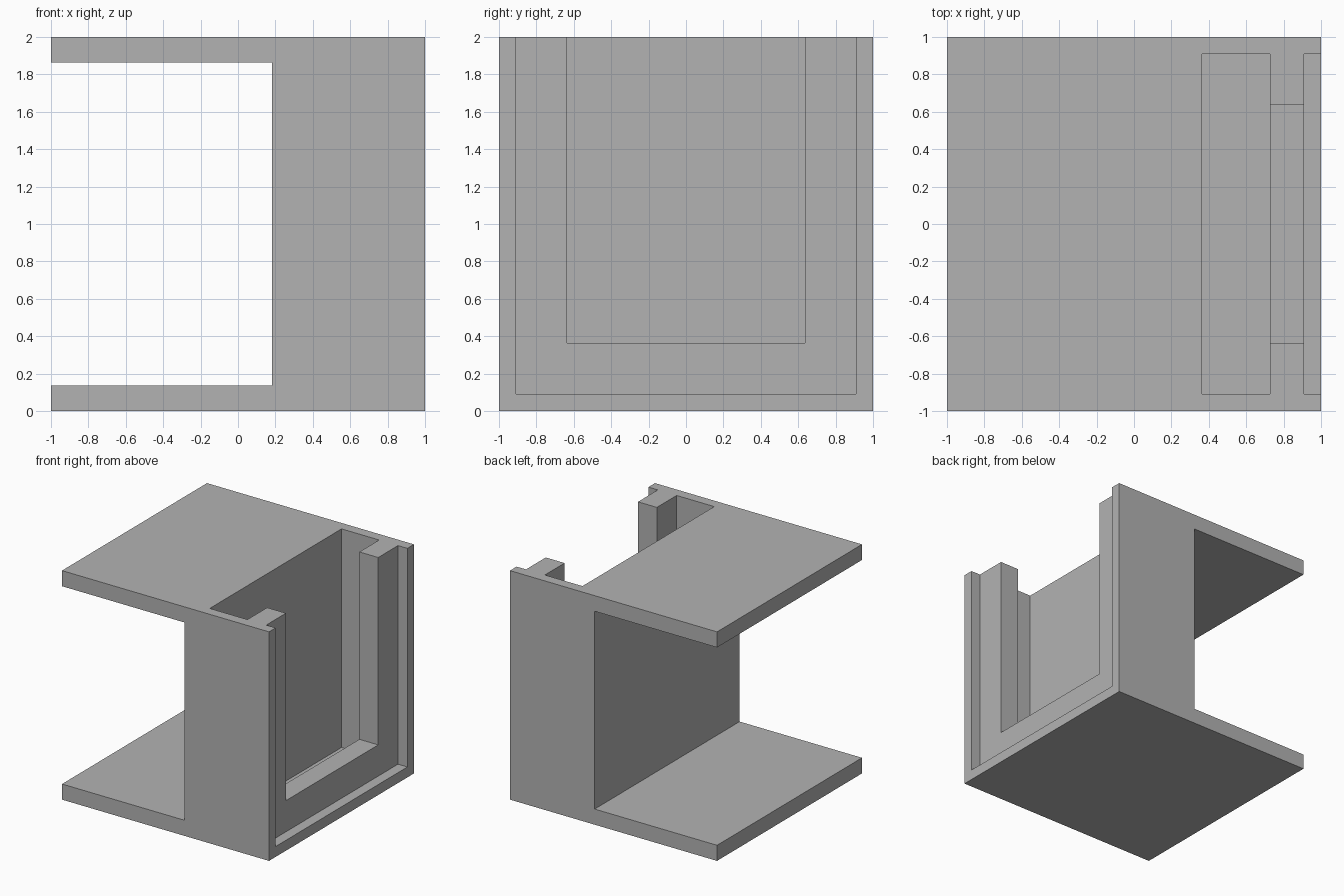
import bpy
import bmesh

if "Cube" in bpy.data.objects:
    bpy.data.objects.remove(bpy.data.objects["Cube"], do_unlink=True)

U = 1 / 11  # wall thickness module

grey = bpy.data.materials.new("plain grey")
grey.use_nodes = True
grey.diffuse_color = (0.45, 0.45, 0.45, 1)
grey.node_tree.nodes["Principled BSDF"].inputs["Base Color"].default_value = (0.45, 0.45, 0.45, 1)


def extrude_profile(name, points, y0, y1):
    """Extrude an x-z outline along y into a closed solid."""
    bm = bmesh.new()
    face = bm.faces.new([bm.verts.new((x, y0, z)) for x, z in points])
    ext = bmesh.ops.extrude_face_region(bm, geom=[face])["geom"]
    verts = [v for v in ext if isinstance(v, bmesh.types.BMVert)]
    bmesh.ops.translate(bm, verts=verts, vec=(0, y1 - y0, 0))
    bmesh.ops.recalc_face_normals(bm, faces=bm.faces)
    mesh = bpy.data.meshes.new(name)
    bm.to_mesh(mesh)
    bm.free()
    mesh.materials.append(grey)
    obj = bpy.data.objects.new(name, mesh)
    bpy.context.collection.objects.link(obj)
    return obj


def cut(body, name, x0, x1, half_width, floor):
    """Cut an open-topped slot, symmetric in y, out of the body."""
    outline = [(x0, floor), (x1, floor), (x1, 2.2), (x0, 2.2)]
    cutter = extrude_profile(name, outline, -half_width, half_width)
    cutter.hide_render = True
    mod = body.modifiers.new(name, "BOOLEAN")
    mod.operation = "DIFFERENCE"
    mod.solver = "EXACT"
    mod.object = cutter
    bpy.context.view_layer.objects.active = body
    bpy.ops.object.modifier_apply(modifier=name)
    bpy.data.objects.remove(cutter, do_unlink=True)


# Body: upright block with a top and a bottom flange
t = 1.5 * U
body = extrude_profile("slotted_housing", [
    (-1, 0), (1, 0), (1, 2), (-1, 2),
    (-1, 2 - t), (2 * U, 2 - t), (2 * U, t), (-1, t)], -1, 1)

# Inner pocket, window through the outer wall, and shallow outer recess
cut(body, "pocket_cutter", 4 * U, 8 * U, 10 * U, U)
cut(body, "window_cutter", 6 * U, 1.2, 7 * U, 4 * U)
cut(body, "recess_cutter", 10 * U, 1.2, 10 * U, U)
